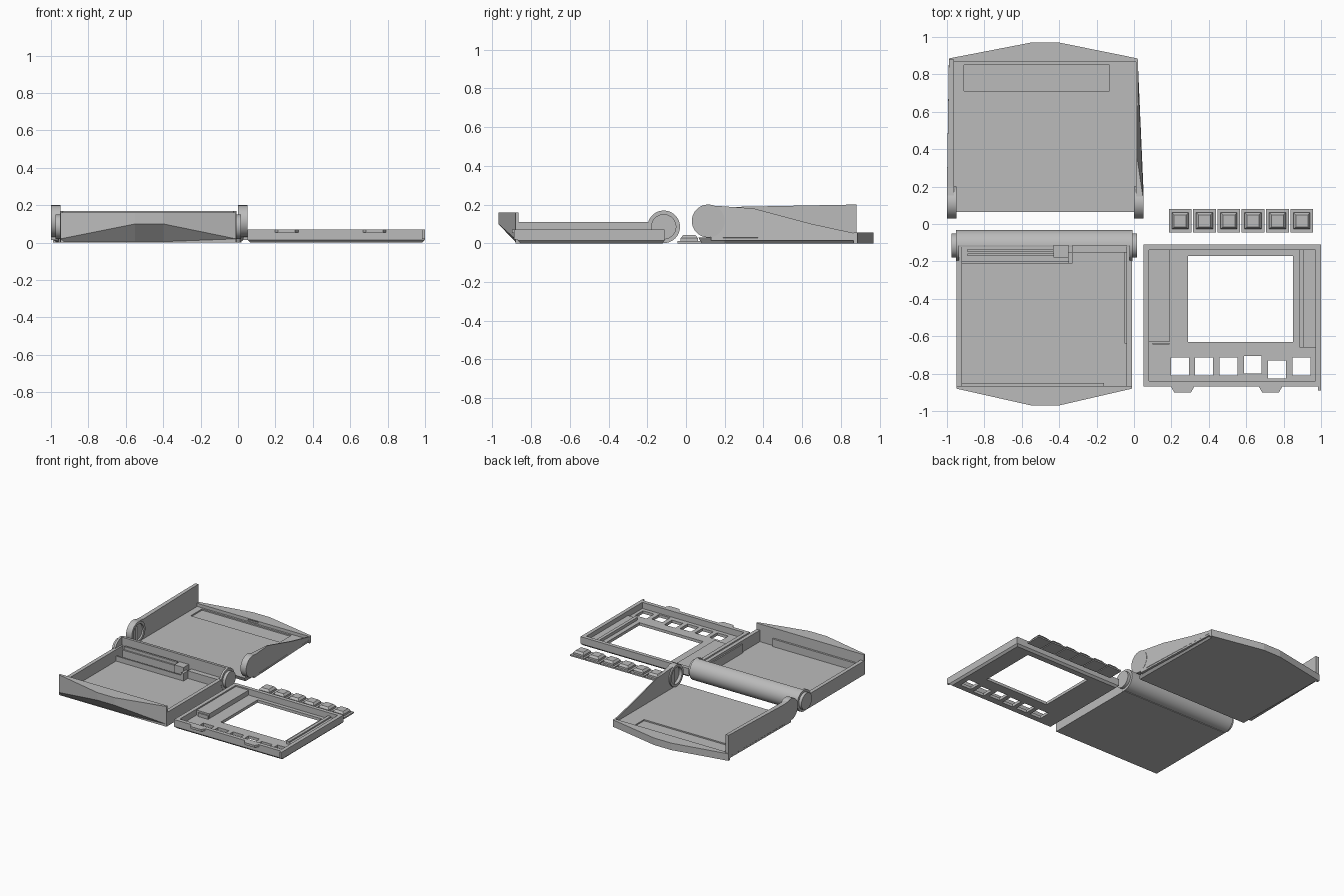
import bpy, bmesh, math

if "Cube" in bpy.data.objects:
    bpy.data.objects.remove(bpy.data.objects["Cube"], do_unlink=True)

grey = bpy.data.materials.new("light_grey_plastic")
grey.use_nodes = True
COLOR = (0.5, 0.5, 0.5, 1)
grey.diffuse_color = COLOR
grey.node_tree.nodes["Principled BSDF"].inputs["Base Color"].default_value = COLOR


def loft(name, rings):
    """Solid through matching rings of points."""
    bm = bmesh.new()
    loops = [[bm.verts.new(p) for p in ring] for ring in rings]
    n = len(loops[0])
    for a, b in zip(loops, loops[1:]):
        for i in range(n):
            j = (i + 1) % n
            bm.faces.new((a[i], a[j], b[j], b[i]))
    bm.faces.new(loops[0][::-1])
    bm.faces.new(loops[-1])
    bmesh.ops.recalc_face_normals(bm, faces=bm.faces)
    mesh = bpy.data.meshes.new(name)
    bm.to_mesh(mesh)
    bm.free()
    mesh.materials.append(grey)
    ob = bpy.data.objects.new(name, mesh)
    bpy.context.collection.objects.link(ob)
    return ob


def rect(x0, x1, y0, y1, z, inset=0):
    x0, x1, y0, y1 = x0 + inset, x1 - inset, y0 + inset, y1 - inset
    return [(x0, y0, z), (x1, y0, z), (x1, y1, z), (x0, y1, z)]


def box(name, x0, x1, y0, y1, z0, z1):
    return loft(name, [rect(x0, x1, y0, y1, z0), rect(x0, x1, y0, y1, z1)])


def side_prism(name, profile, x0, x1):
    return loft(name, [[(x, y, z) for y, z in profile] for x in (x0, x1)])


def arc(cy, cz, r, a0=0, a1=360, n=48):
    return [(cy + r * math.cos(math.radians(a0 + (a1 - a0) * i / n)),
             cz + r * math.sin(math.radians(a0 + (a1 - a0) * i / n)))
            for i in range(n + (a1 - a0 < 360))]


def cut(ob, cutters):
    """Cut shapes out and discard the cutters."""
    for c in cutters:
        mod = ob.modifiers.new("cut", 'BOOLEAN')
        mod.object, mod.solver = c, 'EXACT'
    bpy.context.view_layer.update()
    ev = ob.evaluated_get(bpy.context.evaluated_depsgraph_get())
    mesh = bpy.data.meshes.new_from_object(ev)
    ob.modifiers.clear()
    ob.data = mesh
    for c in cutters:
        bpy.data.objects.remove(c, do_unlink=True)


def smooth(ob):
    bpy.ops.object.select_all(action='DESELECT')
    ob.select_set(True)
    bpy.context.view_layer.objects.active = ob
    bpy.ops.object.shade_smooth_by_angle(angle=math.radians(30))


# Lid: chamfered floor with a shallow recess
def lid_ring(z, inset):
    return [(-1 + inset, 0.2, z), (-0.96, 0.065 + inset / 3, z), (0.01, 0.065 + inset / 3, z),
            (0.05 - inset, 0.2, z), (0.02 - inset / 2, 0.88, z), (-0.99 + inset / 2, 0.88, z)]


lid = loft("lid_floor", [lid_ring(0, 0.04), lid_ring(0.03, 0)])
cut(lid, [box("recess", -0.91, -0.13, 0.71, 0.85, 0.02, 0.1)])

# Lid: peaked rear lip with a latch slot
lip = [(-0.99, 0.865), (0.02, 0.865), (0.02, 0.885), (-0.4, 0.97), (-0.55, 0.97), (-0.99, 0.885)]
rear_lip = loft("lid_rear_lip", [[(x, y, z) for x, y in lip] for z in (0, 0.055)])
cut(rear_lip, [box("slot", -0.52, -0.43, 0.85, 0.88, 0.035, 0.048)])

# Lid: one tall side wall and one sloping side wall, both flaring at the hinge
tall = [(0.115, 0.015), (0.88, 0.015), (0.88, 0.2), (0.2, 0.187), (0.115, 0.195)]
loft("lid_tall_wall", [[(-1 + max(0, y - 0.2) * 0.015, y, z) for y, z in tall],
                       [(-0.963, y, z) for y, z in tall]])
low = [(0.13, 0.015), (0.88, 0.015), (0.88, 0.05), (0.65, 0.1), (0.35, 0.18), (0.13, 0.195)]
loft("lid_sloping_wall",
     [[(0.01, y, z) for y, z in low],
      [(0.05 - max(0, y - 0.2) * 0.044 - max(0, z - 0.05) * max(0, min(1, (y - 0.13) * 5)) * 0.2, y, z)
       for y, z in low]])

# Lid: hinge ears, hollow on the inner side
for side, x0, x1, c0, c1 in (("right", -1, -0.95, -0.975, -0.9), ("left", 0, 0.05, -0.05, 0.025)):
    ear = side_prism(f"lid_hinge_ear_{side}", arc(0.115, 0.115, 0.085), x0, x1)
    cut(ear, [side_prism("socket", arc(0.115, 0.115, 0.065), c0, c1)])
    smooth(ear)

# Base: floor and side walls
box("base_floor", -0.95, -0.01, -0.88, -0.12, 0, 0.02)
for side, x0, x1 in (("right", -0.95, -0.92), ("left", -0.04, -0.01)):
    box(f"base_wall_{side}", x0, x1, -0.88, -0.12, 0.01, 0.11)
box("base_wall_step", -0.05, -0.035, -0.64, -0.15, 0.015, 0.09)
box("base_front_step", -0.92, -0.16, -0.87, -0.85, 0.015, 0.08)

# Base: peaked front lip, undercut beneath
front = [(-0.95, -0.88), (-0.55, -0.97), (-0.4, -0.97), (-0.01, -0.88)]
back = [(-0.01, -0.865), (-0.4, -0.865), (-0.55, -0.865), (-0.95, -0.865)]
low_z = (0.02, 0.1, 0.1, 0.02)
loft("base_front_lip", [
    [(x, -0.875, 0) for x, y in front] + [(x, y, 0) for x, y in back],
    [(x, y, z) for (x, y), z in zip(front, low_z)] + [(x, y, 0.03) for x, y in back],
    [(x, y, 0.16) for x, y in front + back]])

# Base: half-round hinge barrel with end bosses
CY, CZ = -0.115, 0.085
barrel = side_prism("base_hinge_barrel", arc(CY, CZ, 0.084, -90, 90, 32), -0.95, -0.01)
smooth(barrel)
for side, x0, x1 in (("right", -0.952, -0.935), ("left", -0.025, -0.008)):
    smooth(side_prism(f"base_hinge_disc_{side}", arc(CY, CZ, 0.084), x0, x1))
for side, x0, x1 in (("right", -0.975, -0.95), ("left", -0.01, 0.015)):
    smooth(side_prism(f"base_hinge_boss_{side}", arc(CY, CZ, 0.065), x0, x1))

# Base: guide rails and catch beside the hinge
box("guide_rail_inner", -0.89, -0.43, -0.15, -0.135, 0.015, 0.12)
box("guide_rail_outer", -0.89, -0.43, -0.17, -0.158, 0.015, 0.1)
box("guide_rail_lip", -0.92, -0.34, -0.21, -0.2, 0.015, 0.06)
box("catch_block", -0.43, -0.35, -0.18, -0.11, 0.015, 0.11)
box("catch_post", -0.35, -0.33, -0.21, -0.15, 0.015, 0.08)
box("hinge_ledge", -0.33, -0.04, -0.155, -0.11, 0.015, 0.08)

# Front panel: hollow tray with screen window and button holes
X0, X1, Y0, Y1 = 0.05, 1.0, -0.87, -0.11
panel = loft("front_panel", [rect(X0, X1, Y0, Y1, 0, 0.015), rect(X0, X1, Y0, Y1, 0.015),
                             rect(X0, X1, Y0, Y1, 0.07)])
holes = [box("hollow", X0 + 0.03, X1 - 0.03, Y0 + 0.03, Y1 - 0.03, 0.022, 0.2),
         box("window", 0.29, 0.85, -0.63, -0.17, -0.1, 0.3)]
for i, shift in enumerate((0, 0, 0, 0.01, -0.015, 0)):
    x = 0.245 + 0.13 * i
    holes.append(box("button_hole", x - 0.048, x + 0.048, -0.81 + shift, -0.715 + shift, -0.1, 0.3))
cut(panel, holes)
box("panel_side_ledge", 0.075, 0.19, -0.63, -0.13, 0.015, 0.06)
box("panel_ledge_stop", 0.1, 0.19, -0.645, -0.635, 0.015, 0.05)
box("panel_rail_inner", 0.885, 0.91, -0.66, -0.13, 0.015, 0.045)
box("panel_rail_outer", 0.91, 0.975, -0.66, -0.13, 0.015, 0.035)
box("panel_corner_tip", 0.985, 1.0, -0.89, -0.86, 0.02, 0.07)
for x in (0.26, 0.73):
    tab = [(x - 0.065, -0.865), (x - 0.045, -0.9), (x + 0.045, -0.9), (x + 0.065, -0.865)]
    loft("panel_latch_tab", [[(a, b, z) for a, b in tab] for z in (0.053, 0.07)])

# Button caps with tapered keys
for i in range(6):
    x, y = 0.247 + 0.13 * i, 0.017
    box(f"button_base_{i + 1}", x - 0.061, x + 0.061, y - 0.062, y + 0.062, 0, 0.011)
    key = (x - 0.045, x + 0.045, y - 0.045, y + 0.045)
    loft(f"button_key_{i + 1}", [rect(*key, 0.005), rect(*key, 0.026), rect(*key, 0.042, 0.013)])
